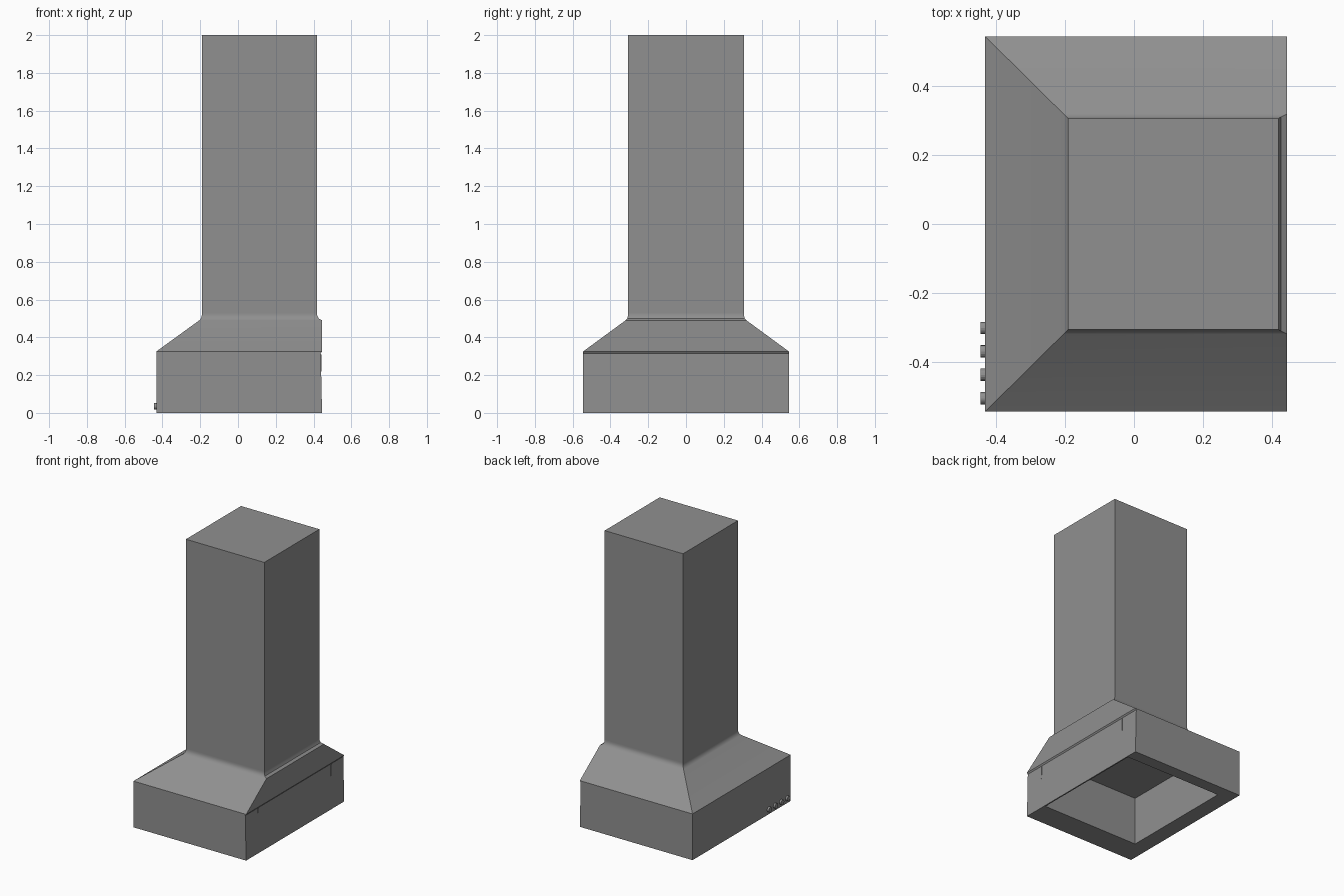
import bpy, bmesh, math

if "Cube" in bpy.data.objects:
    bpy.data.objects.remove(bpy.data.objects["Cube"])

steel = bpy.data.materials.new("dark_steel")
steel.diffuse_color = (0.28, 0.28, 0.28, 1)
steel.use_nodes = True
steel.node_tree.nodes["Principled BSDF"].inputs["Base Color"].default_value = steel.diffuse_color


def loft(name, rings, cap_start=False, cap_end=False):
    """Rectangular rings (z, x0, x1, y0, y1) joined in order."""
    bm = bmesh.new()
    loops = []
    for z, x0, x1, y0, y1 in rings:
        loops.append([bm.verts.new(p) for p in
                      ((x0, y0, z), (x1, y0, z), (x1, y1, z), (x0, y1, z))])
    for a, b in zip(loops, loops[1:]):
        for i in range(4):
            j = (i + 1) % 4
            bm.faces.new((a[i], a[j], b[j], b[i]))
    if cap_start:
        bm.faces.new(loops[0][::-1])
    if cap_end:
        bm.faces.new(loops[-1])
    me = bpy.data.meshes.new(name)
    bm.to_mesh(me)
    bm.free()
    me.materials.append(steel)
    ob = bpy.data.objects.new(name, me)
    bpy.context.collection.objects.link(ob)
    return ob


def sym(z, x0, x1, y):
    return (z, x0, x1, -y, y)


LEFT, WALL, HALF = -0.4325, 0.445, 0.545

# Hollow skirt: recess ceiling, recess walls, bottom rim, outer walls
loft("skirt", [(0.34, -0.32, 0.436, -0.37, 0.46),
               (0.00, -0.32, 0.436, -0.37, 0.46),
               sym(0.00, LEFT, WALL, HALF),
               sym(0.315, LEFT, 0.438, HALF)], cap_start=True)

# Sloped canopy flaring softly into the chimney
upper = loft("canopy_and_chimney", [sym(0.315, LEFT, 0.438, HALF),
                                    sym(0.325, LEFT, WALL, HALF),
                                    sym(0.49, -0.205, WALL, 0.32),
                                    sym(0.50, -0.196, 0.427, 0.311),
                                    sym(0.518, -0.191, 0.419, 0.306),
                                    sym(0.53, -0.191, 0.419, 0.306),
                                    sym(2.0, -0.191, 0.419, 0.306)],
             cap_end=True)
bpy.context.view_layer.objects.active = upper
upper.select_set(True)
bpy.ops.object.shade_smooth_by_angle(angle=math.radians(30))

# Thin upright edges showing on the wall side
for side, y in (("front", -0.405), ("back", 0.405)):
    loft("wall_edge_" + side, [(z, 0.434, 0.4415, y - 0.002, y + 0.002)
                               for z in (0.22, 0.31)], True, True)

# Row of control buttons
for i in range(4):
    bpy.ops.mesh.primitive_cylinder_add(
        vertices=16, radius=0.018, depth=0.017, rotation=(0, math.pi / 2, 0),
        location=(-0.4375, -0.302 - i * 0.068, 0.035))
    button = bpy.context.object
    button.name = f"button_{i + 1}"
    button.data.materials.append(steel)
    bpy.ops.object.shade_smooth_by_angle(angle=math.radians(20))
